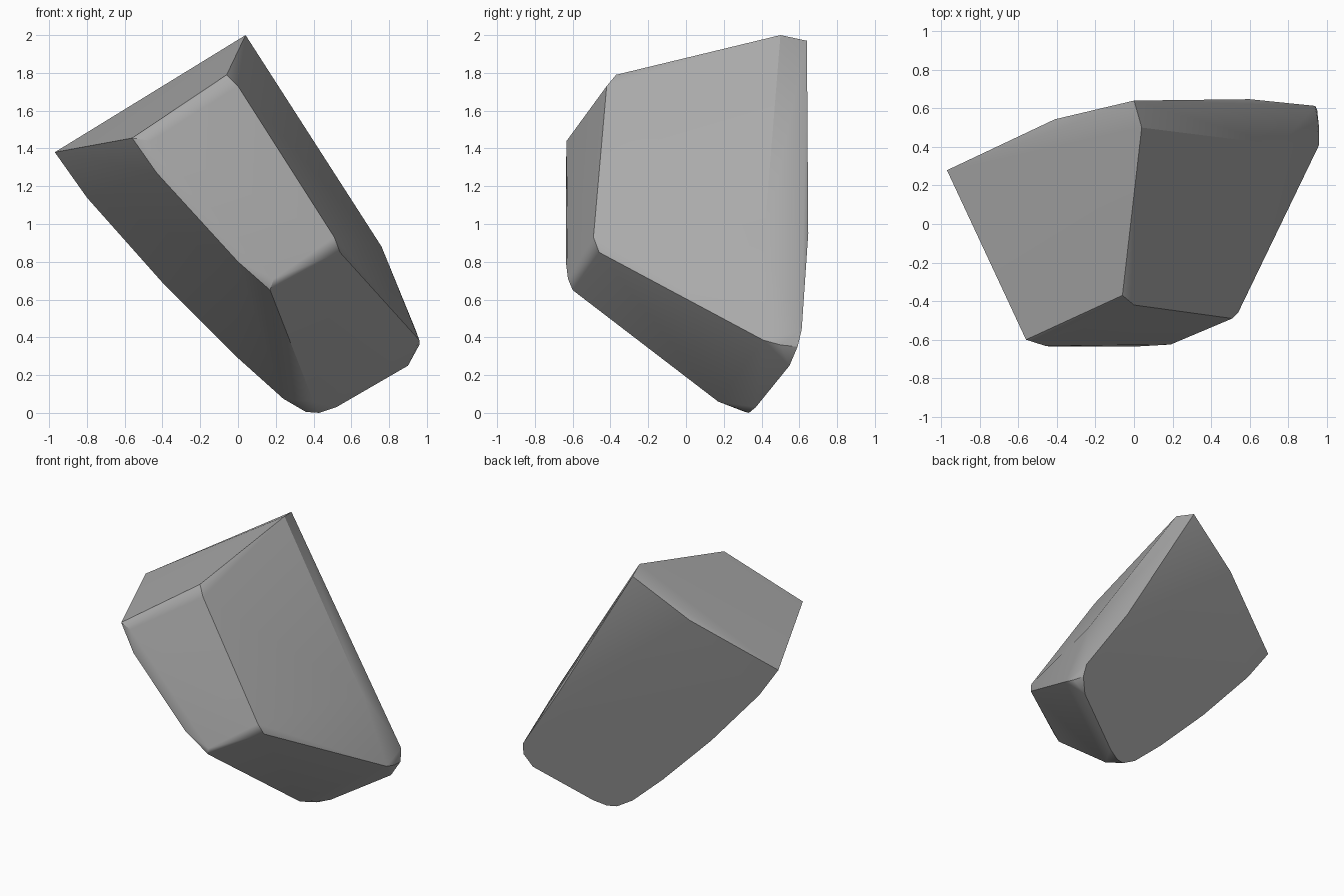
import bpy
import bmesh
import math

cube = bpy.data.objects.get("Cube")
if cube:
    bpy.data.objects.remove(cube, do_unlink=True)

# Stone colour
stone = bpy.data.materials.new("stone_grey")
stone.use_nodes = True
grey = (0.4, 0.4, 0.4, 1)
stone.diffuse_color = grey
bsdf = stone.node_tree.nodes["Principled BSDF"]
bsdf.inputs["Base Color"].default_value = grey
bsdf.inputs["Roughness"].default_value = 0.9


def on_back(x, z):
    """Point on the flat, slanted cleavage plane at the back."""
    return (x, 0.2 + 0.31 * x + 0.275 * z, z)


# Curved outline of the flat back
back_outline = [on_back(x, z) for x, z in (
    (-0.97, 1.38), (-0.8, 1.14), (-0.6, 0.91), (-0.4, 0.69), (-0.2, 0.49),
    (0, 0.29), (0.24, 0.075), (0.36, 0.005), (0.43, 0), (0.52, 0.03),
    (0.9, 0.25), (0.95, 0.35), (0.94, 0.44), (0.6, 0.95), (-0.41, 1.71))]

# Peak and right ridge
ridge = [(0.04, 0.5, 2), (0, 0.64, 1.97), (0.76, 0.41, 0.88),
         (0.96, 0.41, 0.385), (0.96, 0.5, 0.36)]

# Rounded corners of the front facet
front_facet = [(-0.06, -0.37, 1.79), (0, -0.42, 1.73),
               (0.51, -0.49, 0.93), (0.54, -0.46, 0.85),
               (0.17, -0.6, 0.65), (0.19, -0.625, 0.71),
               (0, -0.636, 0.8), (-0.43, -0.636, 1.27),
               (-0.46, -0.632, 1.44), (-0.56, -0.6, 1.455)]

# Foot of the lower front edge
foot = [(0.4, 0.17, 0.06)]

# Wrap the corners in one convex stone
bm = bmesh.new()
for co in back_outline + ridge + front_facet + foot:
    bm.verts.new(co)
hull = bmesh.ops.convex_hull(bm, input=bm.verts)
loose = [v for v in bm.verts if not v.link_faces]
bmesh.ops.delete(bm, geom=loose, context='VERTS')
bmesh.ops.dissolve_limit(bm, angle_limit=math.radians(3),
                         verts=bm.verts, edges=bm.edges)
bmesh.ops.recalc_face_normals(bm, faces=bm.faces)

mesh = bpy.data.meshes.new("rock")
bm.to_mesh(mesh)
bm.free()
mesh.materials.append(stone)
rock = bpy.data.objects.new("rock", mesh)
bpy.context.collection.objects.link(rock)

# Soft facets with crisp main edges
bpy.ops.object.select_all(action='DESELECT')
rock.select_set(True)
bpy.context.view_layer.objects.active = rock
bpy.ops.object.shade_smooth_by_angle(angle=math.radians(30))
weighted = rock.modifiers.new("weighted_normals", 'WEIGHTED_NORMAL')
weighted.keep_sharp = True
